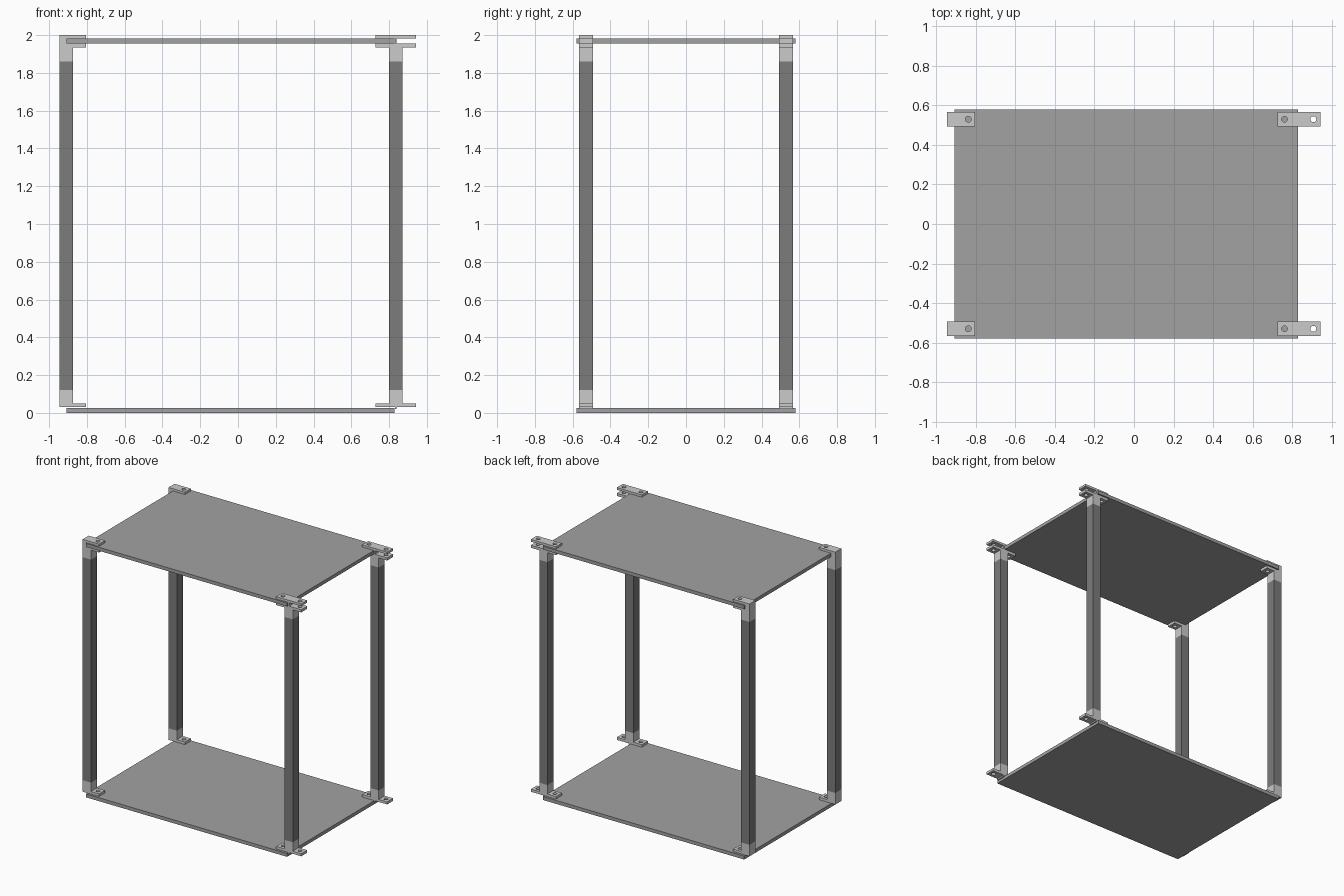
import bpy, bmesh

if "Cube" in bpy.data.objects:
    bpy.data.objects.remove(bpy.data.objects["Cube"])

def material(name, v):
    m = bpy.data.materials.new(name)
    m.diffuse_color = (v, v, v, 1)
    m.use_nodes = True
    m.node_tree.nodes["Principled BSDF"].inputs["Base Color"].default_value = m.diffuse_color
    return m

LIGHT = material("light_grey", 0.55)
MID = material("mid_grey", 0.36)
DARK = material("dark_grey", 0.2)
Y0, Y1 = 0.493, 0.567          # depth range of posts and brackets
YC = (Y0 + Y1) / 2

def finish(name, bm, mat):
    bmesh.ops.recalc_face_normals(bm, faces=bm.faces)
    me = bpy.data.meshes.new(name)
    bm.to_mesh(me)
    bm.free()
    ob = bpy.data.objects.new(name, me)
    bpy.context.collection.objects.link(ob)
    if mat:
        me.materials.append(mat)
    return ob

def extrude_profile(name, pts, y0, y1, mat):
    """Extrude an x-z outline along y."""
    bm = bmesh.new()
    face = bm.faces.new([bm.verts.new((x, y0, z)) for x, z in pts])
    geo = bmesh.ops.extrude_face_region(bm, geom=[face])["geom"]
    verts = [g for g in geo if isinstance(g, bmesh.types.BMVert)]
    bmesh.ops.translate(bm, verts=verts, vec=(0, y1 - y0, 0))
    return finish(name, bm, mat)

def box(name, x0, x1, y0, y1, z0, z1, mat):
    return extrude_profile(name, [(x0, z0), (x1, z0), (x1, z1), (x0, z1)], y0, y1, mat)

def drill(ob, xs, y, z):
    """Cut vertical bolt holes through the bracket tabs."""
    for x in xs:
        bpy.ops.mesh.primitive_cylinder_add(vertices=24, radius=0.015, depth=0.12, location=(x, y, z))
        cut = bpy.context.object
        cut.hide_render = True
        mod = ob.modifiers.new("hole", 'BOOLEAN')
        mod.operation, mod.solver, mod.object = 'DIFFERENCE', 'EXACT', cut
        bpy.ops.object.select_all(action='DESELECT')
        bpy.context.view_layer.objects.active = ob
        ob.select_set(True)
        bpy.ops.object.modifier_apply(modifier=mod.name)
        bpy.data.objects.remove(cut)

# Shelves
for name, z in (("bottom_shelf", 0.0), ("top_shelf", 1.955)):
    box(name, -0.908, 0.829, -0.579, 0.579, z, z + 0.027, MID)

# Bracket outlines in x-z
LEFT_TOP = [(-.945, 1.86), (-.873, 1.86), (-.873, 1.934), (-.804, 1.934), (-.804, 1.955),
            (-.908, 1.955), (-.908, 1.982), (-.804, 1.982), (-.804, 2.0), (-.945, 2.0)]
LEFT_BOTTOM = [(-.945, .03), (-.804, .03), (-.804, .05), (-.873, .05), (-.873, .12), (-.945, .12)]
RIGHT_TOP = [(.80, 1.86), (.87, 1.86), (.87, 1.934), (.943, 1.934), (.943, 1.955),
             (.84, 1.955), (.84, 1.982), (.943, 1.982), (.943, 2.0), (.727, 2.0),
             (.727, 1.982), (.83, 1.982), (.83, 1.955), (.727, 1.955), (.727, 1.934), (.80, 1.934)]
RIGHT_BOTTOM = [(.80, .12), (.80, .05), (.727, .05), (.727, .03), (.83, .03), (.83, .02),
                (.84, .02), (.84, .03), (.943, .03), (.943, .05), (.87, .05), (.87, .12)]
BRACKETS = (
    ("left_top_bracket", LEFT_TOP, (-.838,), 1.967),
    ("left_bottom_bracket", LEFT_BOTTOM, (-.838,), .04),
    ("right_top_bracket", RIGHT_TOP, (.761, .907), 1.967),
    ("right_bottom_bracket", RIGHT_BOTTOM, (.761, .907), .04),
)

# Posts and brackets, front and back
for side, s in (("front", -1), ("back", 1)):
    ya, yb = sorted((s * Y0, s * Y1))
    box(side + "_left_post", -.945, -.873, ya, yb, .12, 1.86, DARK)
    box(side + "_right_post", .80, .87, ya, yb, .12, 1.86, DARK)
    for name, pts, holes, z in BRACKETS:
        ob = extrude_profile(side + "_" + name, pts, ya, yb, LIGHT)
        drill(ob, holes, s * YC, z)
